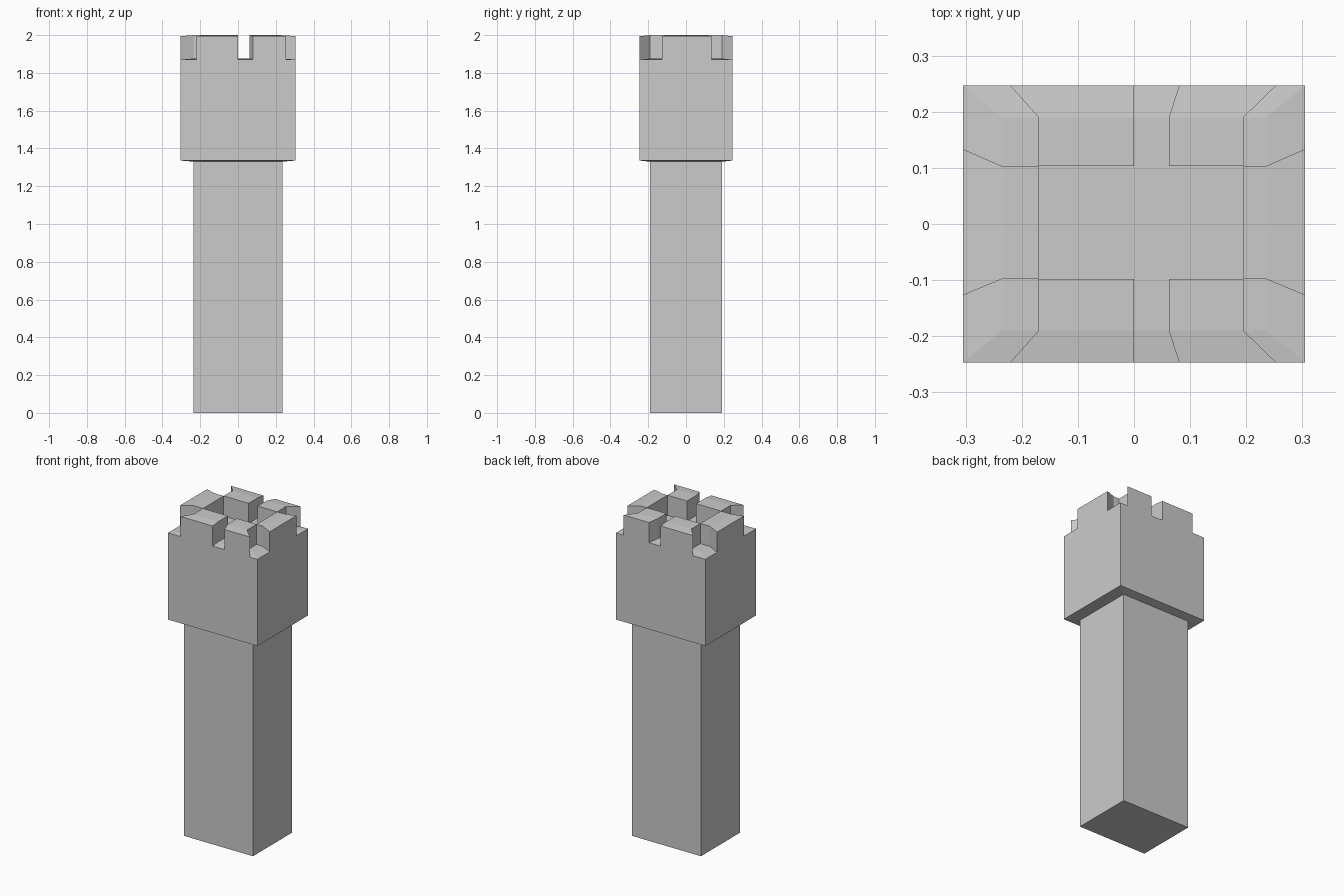
import bpy, bmesh

if "Cube" in bpy.data.objects:
    bpy.data.objects.remove(bpy.data.objects["Cube"])

XS = [-0.235, -0.17, 0.0, 0.062, 0.195, 0.235]
YS = [-0.19, -0.098, 0.103, 0.19]
FLARE = 0.305 / 0.235          # head width relative to shaft
bm = bmesh.new()

# head floor: small lattice whose outline matches the shaft
grid = [[bm.verts.new((x, y, 1.876)) for y in YS] for x in XS]
for i in range(len(XS) - 1):
    for j in range(len(YS) - 1):
        bm.faces.new((grid[i][j], grid[i + 1][j], grid[i + 1][j + 1], grid[i][j + 1]))


def extend_outline(scale, z):
    """Extrude the open outline to a scaled copy at height z."""
    edges = [e for e in bm.edges if e.is_boundary]
    out = bmesh.ops.extrude_edge_only(bm, edges=edges)["geom"]
    for v in out:
        if isinstance(v, bmesh.types.BMVert):
            v.co = (v.co.x * scale, v.co.y * scale, z)


# sloping rim, head sides, underside ledge, shaft
extend_outline(FLARE, 1.87)
extend_outline(1, 1.336)
extend_outline(1 / FLARE, 1.33)
extend_outline(1, 0)
bmesh.ops.contextual_create(bm, geom=[e for e in bm.edges if e.is_boundary])
bmesh.ops.recalc_face_normals(bm, faces=bm.faces[:])


def raise_merlon(x0, x1, y0, y1):
    """Lift the floor and rim faces inside a rectangle into one merlon."""
    faces = []
    for f in bm.faces:
        c = f.calc_center_median()
        if 1.865 < c.z < 1.88 and f.normal.z > 0.9 and x0 < c.x < x1 and y0 < c.y < y1:
            faces.append(f)
    out = bmesh.ops.extrude_face_region(bm, geom=faces)["geom"]
    verts = [v for v in out if isinstance(v, bmesh.types.BMVert)]
    bmesh.ops.translate(bm, verts=verts, vec=(0, 0, 0.124))


# front and back merlons, then one on each side
for y0, y1 in ((-0.3, -0.1), (0.105, 0.3)):
    raise_merlon(-0.19, 0, y0, y1)
    raise_merlon(0.07, 0.2, y0, y1)
raise_merlon(-0.4, -0.18, -0.05, 0.05)
raise_merlon(0.2, 0.4, -0.05, 0.05)

mesh = bpy.data.meshes.new("battlement_tower")
bm.to_mesh(mesh)
bm.free()
bpy.context.collection.objects.link(bpy.data.objects.new("battlement_tower", mesh))
